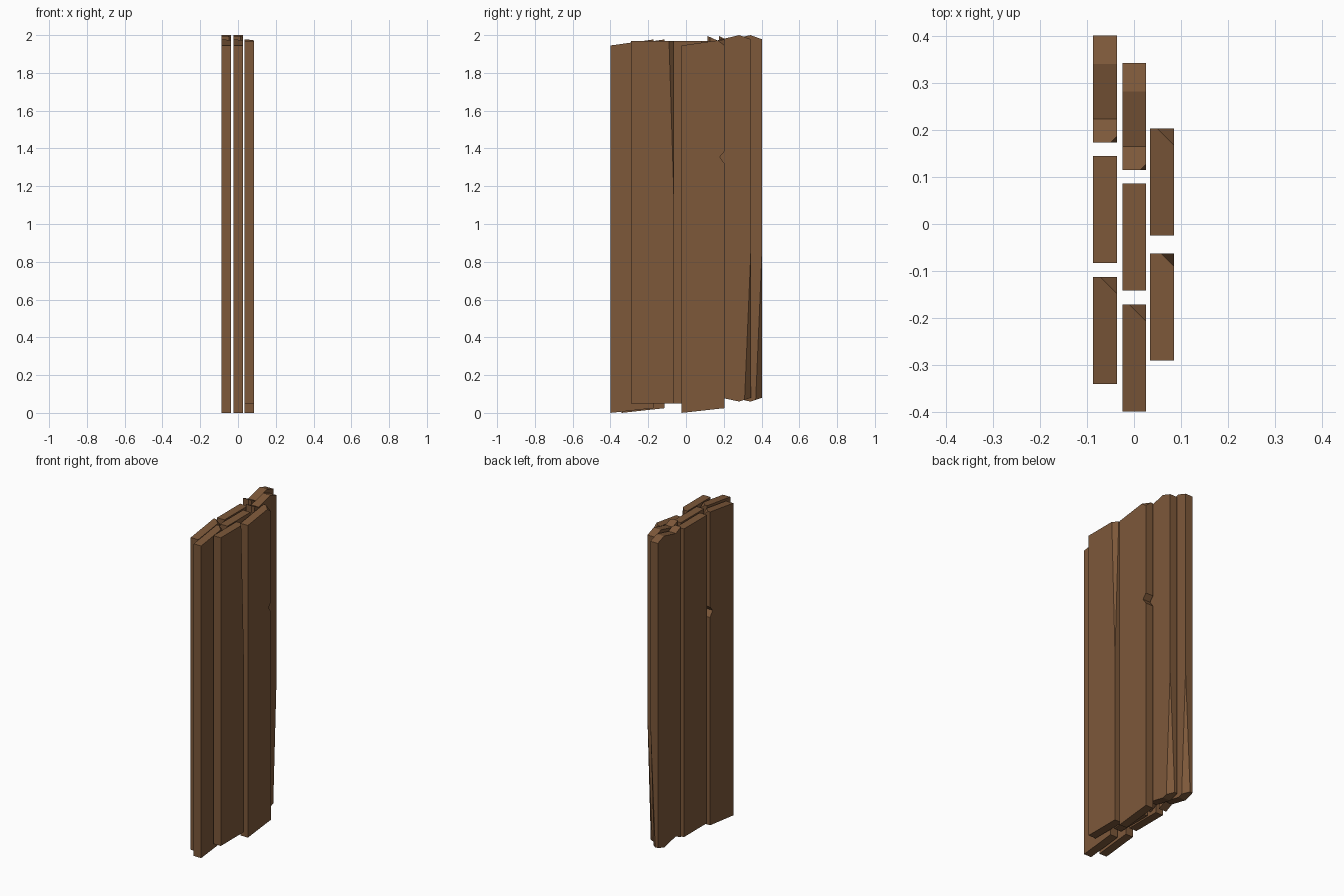
import bpy, bmesh
from mathutils import Vector

if "Cube" in bpy.data.objects:
    bpy.data.objects.remove(bpy.data.objects["Cube"])

wood = bpy.data.materials.new("brown wood")
wood.diffuse_color = (0.205, 0.098, 0.042, 1)
wood.use_nodes = True
wood.node_tree.nodes["Principled BSDF"].inputs["Base Color"].default_value = wood.diffuse_color

T, W = 0.051, 0.228  # plank thickness (x) and width (y)

# Side outlines (y, z) of the three plank kinds
RAGGED = [(0, 0.06), (0.05, 0.085), (0.167, 0.06), (W, 0.08),
          (W, 1.978), (0.167, 2.0), (0.05, 1.972), (0, 1.995)]
PLAIN = [(0, 0.05), (W, 0.05), (W, 1.97), (0, 1.97)]
NOTCHED = [(0, 0), (W, 0.025), (W, 1.32), (W - 0.025, 1.355), (W, 1.385),
           (W, 1.977), (0, 1.945)]

# Corner splinters: three points of a cutting plane on the +x edge
RAGGED_CUTS = [((T - 0.033, W, 0.08), (T, W - 0.033, 0.07), (T, W, 0.85)),
               ((T - 0.013, 0, 1.99), (T, 0.013, 1.99), (T, 0, 1.6))]
SPLIT_CUT = [((T - 0.027, W, 1.97), (T, W - 0.027, 1.97), (T, W, 1.1))]
CORNER_CUT = [((T - 0.036, W, 1.977), (T, W - 0.036, 1.972), (T, W, 1.945))]


def plank(name, x, y, outline, cuts=()):
    bm = bmesh.new()
    face = bm.faces.new([bm.verts.new((0, py, pz)) for py, pz in outline])
    ext = bmesh.ops.extrude_face_region(bm, geom=[face])
    for v in ext["geom"]:
        if isinstance(v, bmesh.types.BMVert):
            v.co.x += T
    bmesh.ops.recalc_face_normals(bm, faces=bm.faces)
    centre = Vector((T / 2, W / 2, 1))
    # slice the splinters off and cap the cuts
    for cut in cuts:
        a, b, c = (Vector(p) for p in cut)
        n = (b - a).cross(c - a).normalized()
        if n.dot(centre - a) > 0:
            n = -n
        bmesh.ops.bisect_plane(bm, geom=bm.verts[:] + bm.edges[:] + bm.faces[:],
                               dist=1e-5, plane_co=a, plane_no=n, clear_outer=True)
        bmesh.ops.holes_fill(bm, edges=[e for e in bm.edges if e.is_boundary])
    bmesh.ops.recalc_face_normals(bm, faces=bm.faces)
    mesh = bpy.data.meshes.new(name)
    bm.to_mesh(mesh)
    bm.free()
    mesh.materials.append(wood)
    ob = bpy.data.objects.new(name, mesh)
    ob.location = (x, y, 0)
    bpy.context.collection.objects.link(ob)


# Two full layers of three planks
for layer, x, y in (("left", -0.087, -0.341), ("middle", -0.025, -0.400)):
    plank(layer + "_notched_plank", x, y, NOTCHED, CORNER_CUT)
    plank(layer + "_plain_plank", x, y + 0.258, PLAIN)
    plank(layer + "_ragged_plank", x, y + 0.515, RAGGED, RAGGED_CUTS)

# Outer layer of two planks
plank("right_split_plank", 0.034, -0.291, PLAIN, SPLIT_CUT)
plank("right_notched_plank", 0.034, -0.024, NOTCHED, CORNER_CUT)
